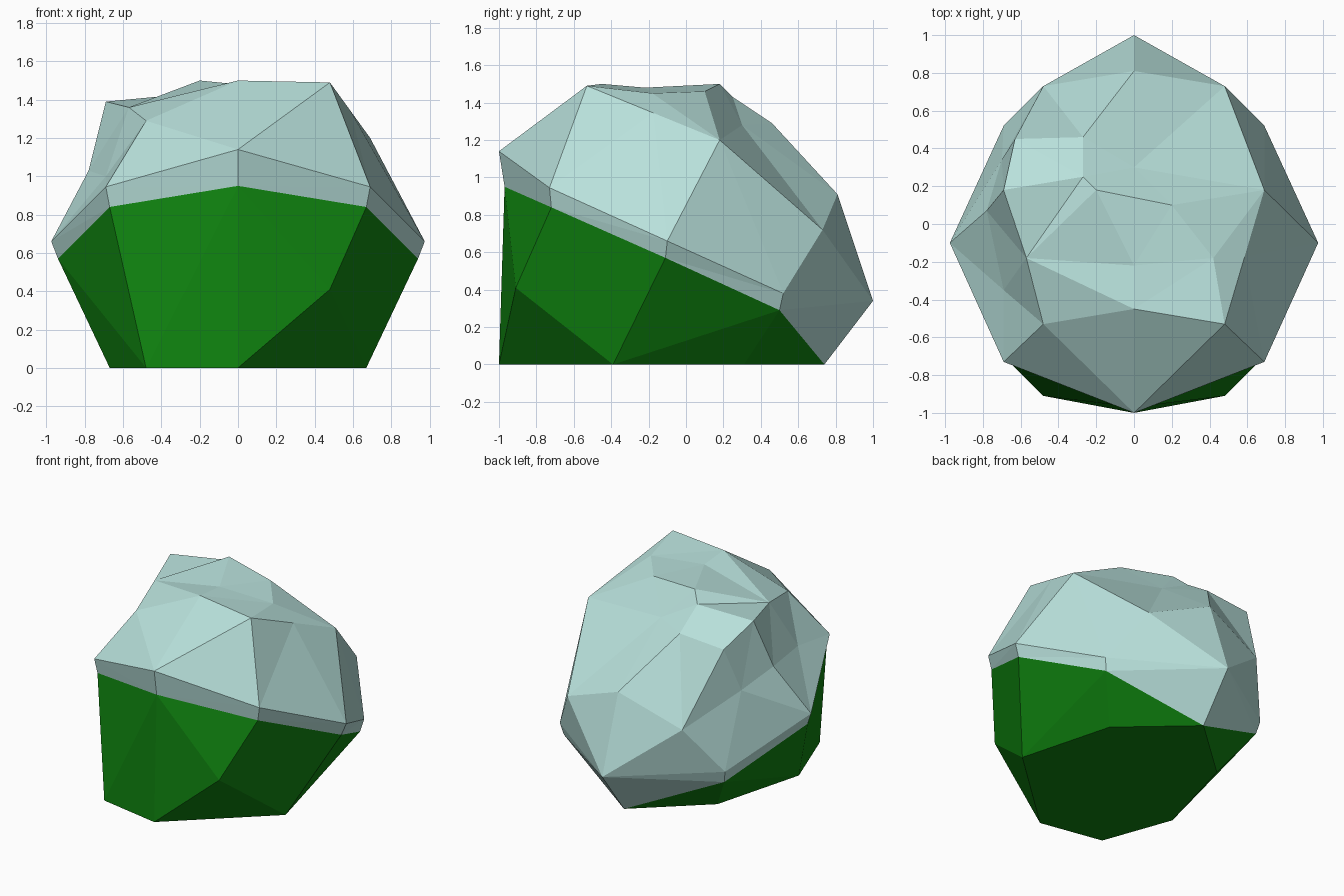
import bpy
import bmesh
from mathutils import Vector

cube = bpy.data.objects.get("Cube")
if cube:
    bpy.data.objects.remove(cube, do_unlink=True)


def make_material(name, color):
    mat = bpy.data.materials.new(name)
    mat.use_nodes = True
    mat.diffuse_color = color
    mat.node_tree.nodes["Principled BSDF"].inputs["Base Color"].default_value = color
    return mat


def ring(half):
    """Close a half ring (front to back on +x) by mirroring it across x."""
    points = [Vector(p) for p in half]
    return points + [Vector((-p.x, p.y, p.z)) for p in reversed(points[1:-1])]


def hull_faces(points):
    """Index lists of the faces on the convex hull of the points."""
    bm = bmesh.new()
    verts = [bm.verts.new(p) for p in points]
    index = {v: i for i, v in enumerate(verts)}
    bmesh.ops.convex_hull(bm, input=verts)
    faces = [[index[v] for v in f.verts] for f in bm.faces]
    bm.free()
    return faces


# Tilted rims: edge of the green base and edge of the pale crown
lower_rim = ring([(0, -.97, .95), (.67, -.72, .84), (.94, -.11, .57),
                  (.67, .5, .29), (0, .74, 0)])
upper_rim = ring([(0, -1, 1.14), (.69, -.73, .945), (.975, -.1, .66),
                  (.69, .52, .38), (0, 1, .34)])

# Ground corners of the base, with one raised chip on the front
base_points = [Vector(p) for p in (
    (0, -1, 0), (.48, -.91, .41), (.67, -.39, 0), (.48, .31, 0),
    (-.48, .31, 0), (-.67, -.39, 0), (-.48, -.91, 0))]

# Crown corners: front ridge, right side, back, left side, notched top
crown_points = [Vector(p) for p in (
    (0, -.45, 1.5), (.48, -.53, 1.49), (-.48, -.53, 1.29),
    (.585, -.175, 1.345), (.42, -.18, 1.45), (.69, .18, 1.2),
    (.48, .73, .72), (0, .81, .91), (-.48, .73, .72),
    (-.63, .45, 1.26), (-.7, .34, .93), (-.69, .18, 1.39),
    (-.78, .07, 1.03), (-.69, -.35, 1), (-.57, -.18, 1.36),
    (0, -.22, 1.48), (.2, .1, 1.46), (-.2, .18, 1.5),
    (-.27, .25, 1.43), (-.27, .46, 1.29), (0, .3, 1.28))]

bm = bmesh.new()
PALE, GREEN = 0, 1


def add_verts(points):
    return [bm.verts.new(p) for p in points]


def add_face(verts, material):
    bm.faces.new(verts).material_index = material


low, high = add_verts(lower_rim), add_verts(upper_rim)
count = len(low)

# Green base: convex shell left open along the rim
base = low + add_verts(base_points)
for face in hull_faces(lower_rim + base_points):
    if max(face) >= count:
        add_face([base[i] for i in face], GREEN)

# Pale band between the two rims
for i in range(count):
    j = (i + 1) % count
    add_face((low[i], low[j], high[j], high[i]), PALE)

# Pale crown: corners connected by their directions from the centre
centre = Vector((0, -.05, .6))
anchor = Vector((0, -.41, -.91)).normalized()
crown = high + add_verts(crown_points)
directions = [(p - centre).normalized() for p in upper_rim + crown_points]
for face in hull_faces(directions + [anchor]):
    if max(face) < len(crown):
        add_face([crown[i] for i in face], PALE)

bmesh.ops.triangulate(bm, faces=bm.faces[:])
bmesh.ops.recalc_face_normals(bm, faces=bm.faces[:])

mesh = bpy.data.meshes.new("faceted_boulder")
bm.to_mesh(mesh)
bm.free()
mesh.materials.append(make_material("pale_stone", (.48, .75, .71, 1)))
mesh.materials.append(make_material("moss_green", (.005, .23, .005, 1)))
boulder = bpy.data.objects.new("faceted_boulder", mesh)
bpy.context.collection.objects.link(boulder)
